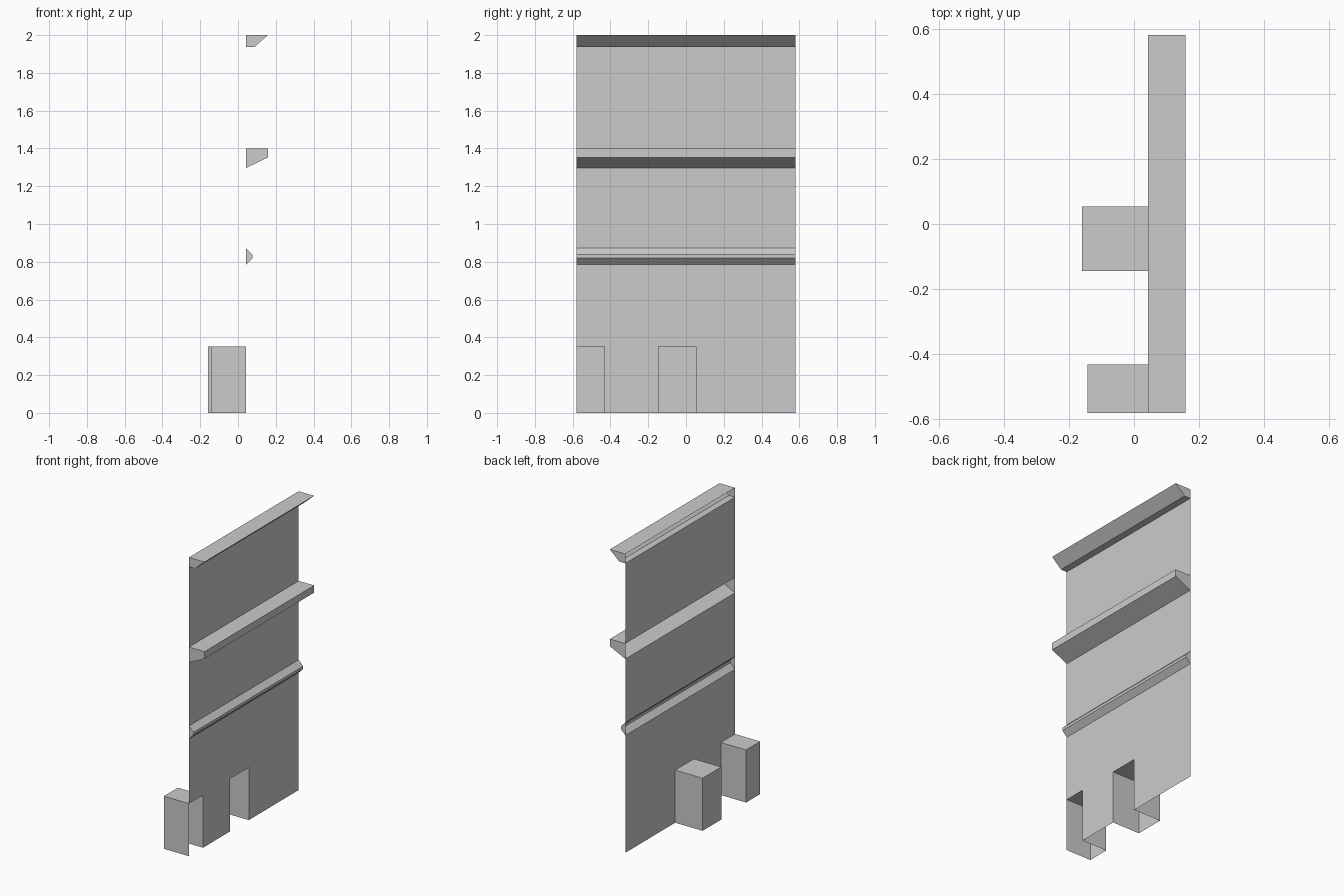
import bpy, bmesh

if "Cube" in bpy.data.objects:
    bpy.data.objects.remove(bpy.data.objects["Cube"])

X, Y = 0.043, 0.58      # wall plane and half length
NICHE_TOP = 0.352


def make(name, faces):
    """Build an open sheet object from a list of polygons."""
    bm = bmesh.new()
    for f in faces:
        bm.faces.new([bm.verts.new(p) for p in f])
    bmesh.ops.remove_doubles(bm, verts=bm.verts, dist=1e-5)
    me = bpy.data.meshes.new(name)
    bm.to_mesh(me)
    bm.free()
    ob = bpy.data.objects.new(name, me)
    bpy.context.collection.objects.link(ob)
    return ob


def panel(y0, y1, z0, z1):
    """Wall rectangle facing +x."""
    return [(X, y0, z0), (X, y1, z0), (X, y1, z1), (X, y0, z1)]


def moulding(name, profile):
    """Hollow moulding, open at the wall side, with capped ends."""
    faces = [[(a[0], -Y, a[1]), (a[0], Y, a[1]), (b[0], Y, b[1]), (b[0], -Y, b[1])]
             for a, b in zip(profile, profile[1:])]
    faces.append([(x, -Y, z) for x, z in profile])
    faces.append([(x, Y, z) for x, z in reversed(profile)])
    make(name, faces)


def niche(name, x, y0, y1):
    """Recess behind the wall, open at the wall side and the bottom."""
    h = NICHE_TOP
    make(name, [
        [(x, y0, 0), (x, y0, h), (x, y1, h), (x, y1, 0)],
        [(x, y0, h), (X, y0, h), (X, y1, h), (x, y1, h)],
        [(x, y0, 0), (X, y0, 0), (X, y0, h), (x, y0, h)],
        [(X, y1, 0), (x, y1, 0), (x, y1, h), (X, y1, h)],
    ])


# Mouldings: profiles in (x, z), bottom to top
profiles = {
    "dado_rail": [(X, 0.785), (0.077, 0.82), (0.077, 0.838), (X, 0.872)],
    "shelf_ledge": [(X, 1.297), (0.158, 1.352), (0.158, 1.4), (X, 1.4)],
    "top_cornice": [(X, 1.937), (0.088, 1.937), (0.158, 2.0), (X, 2.0)],
}
for name, profile in profiles.items():
    moulding(name, profile)

# Wall: strips between mouldings, and lower panels between the niches
niches = [("corner_niche", -0.143, -Y, -0.431), ("middle_niche", -0.16, -0.145, 0.053)]
wall, z = [], NICHE_TOP
for profile in profiles.values():
    wall.append(panel(-Y, Y, z, profile[0][1]))
    z = profile[-1][1]
wall.append(panel(niches[0][3], niches[1][2], 0, NICHE_TOP))
wall.append(panel(niches[1][3], Y, 0, NICHE_TOP))
make("wall", wall)

# Niches
for n in niches:
    niche(*n)
